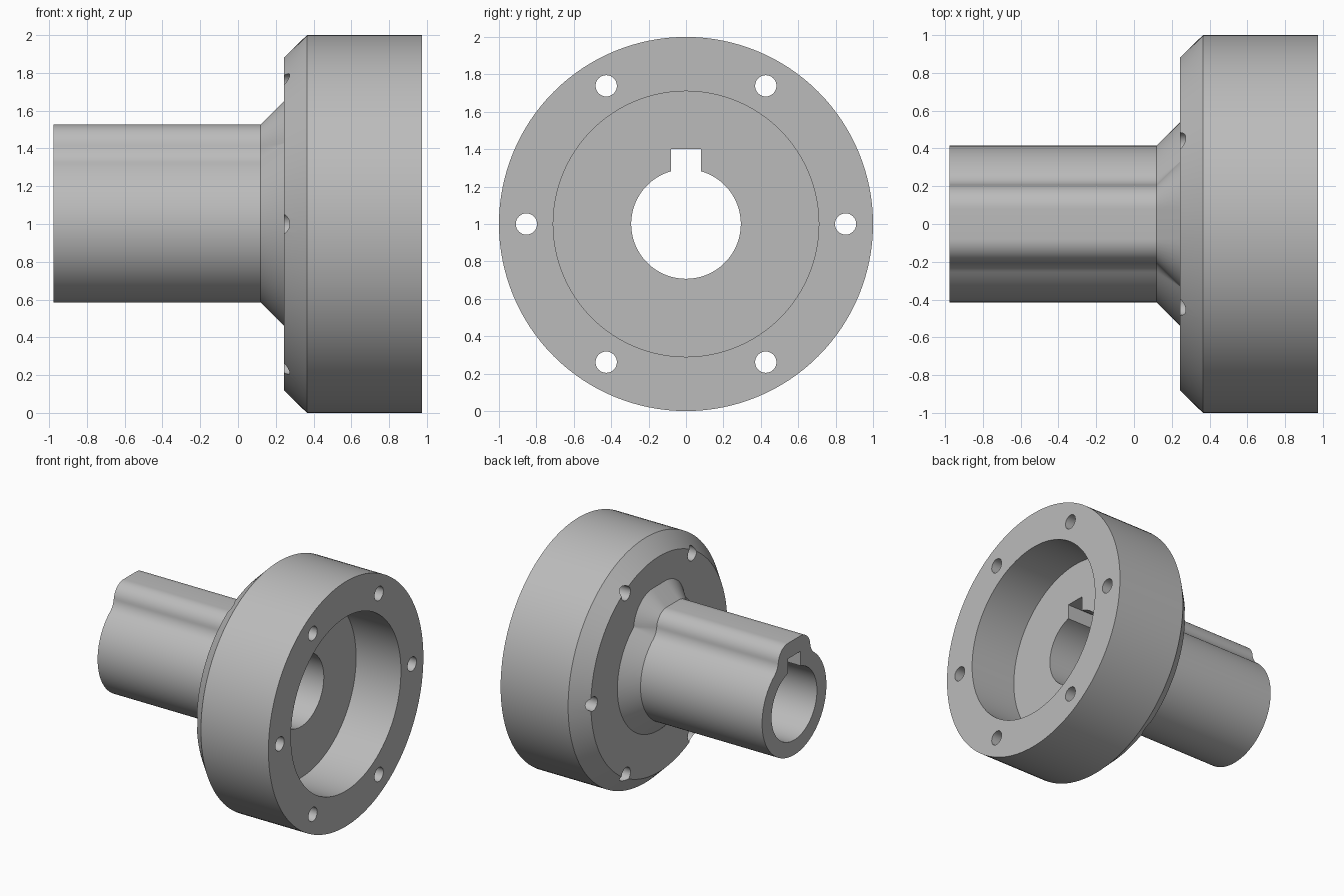
import bpy, bmesh, math
from mathutils import Vector

if "Cube" in bpy.data.objects:
    bpy.data.objects.remove(bpy.data.objects["Cube"])

AXIS_Z = 1.0
X_END, X_CONE, X_BACK, X_FLOOR, X_FACE = -0.978, 0.12, 0.243, 0.57, 0.975
HUB_R, BORE_R, KEY_W, KEY_TOP = 0.415, 0.293, 0.08, 0.40
WALL, FILLET, FLARE = 0.127, 0.13, 0.123

steel = bpy.data.materials.new("steel_grey")
steel.use_nodes = True
steel.diffuse_color = (0.5, 0.5, 0.5, 1)
steel.node_tree.nodes["Principled BSDF"].inputs["Base Color"].default_value = (0.5, 0.5, 0.5, 1)


def arc(centre, radius, start, end, n):
    """Points (y, z) along an arc."""
    angles = [start + (end - start) * i / n for i in range(n + 1)]
    return [(centre[0] + radius * math.cos(a), centre[1] + radius * math.sin(a)) for a in angles]


def mirrored(half):
    """Close a half outline by mirroring it in y."""
    return half + [(-y, z) for y, z in reversed(half) if abs(y) > 1e-5]


def loft(name, sections):
    """Solid through equal-length outlines placed along x."""
    bm = bmesh.new()
    rings = [[bm.verts.new((x, y, z + AXIS_Z)) for y, z in pts] for x, pts in sections]
    n = len(rings[0])
    for a, b in zip(rings, rings[1:]):
        for i in range(n):
            j = (i + 1) % n
            bm.faces.new((a[i], a[j], b[j], b[i]))
    bm.faces.new(rings[0])
    bm.faces.new(rings[-1])
    bmesh.ops.recalc_face_normals(bm, faces=bm.faces)
    mesh = bpy.data.meshes.new(name)
    bm.to_mesh(mesh)
    bm.free()
    obj = bpy.data.objects.new(name, mesh)
    mesh.materials.append(steel)
    bpy.context.collection.objects.link(obj)
    return obj


def circle(radius, centre=(0, 0), n=128):
    return arc(centre, radius, 0, math.tau, n)[:-1]


def combine(target, other, operation):
    mod = target.modifiers.new(operation.lower(), 'BOOLEAN')
    mod.operation, mod.object, mod.solver = operation, other, 'EXACT'
    bpy.context.view_layer.objects.active = target
    bpy.ops.object.modifier_apply(modifier=mod.name)
    bpy.data.objects.remove(other)


# Hub outline: round barrel blended into a rounded rib over the keyway
rib = Vector((KEY_W, KEY_TOP))
d1, d2, d = WALL + FILLET, HUB_R + FILLET, rib.length
along = (d2 * d2 - d1 * d1 + d * d) / (2 * d)
across = math.sqrt(d2 * d2 - along * along)
u = rib.normalized()
blend = u * along + Vector((u.y, -u.x)) * across
rib_angle = math.atan2(blend.y - rib.y, blend.x - rib.x)
hub_angle = math.atan2(blend.y, blend.x)


def hub_outline(grow):
    half = arc(rib, WALL + grow, math.pi / 2, rib_angle, 12)
    half += arc(blend, FILLET - grow, math.pi + rib_angle, math.pi + hub_angle, 10)[1:]
    half += arc((0, 0), HUB_R + grow, hub_angle, -math.pi / 2, 50)[1:]
    return mirrored(half)


# Chamfered flange disc
flange = loft("flanged_hub", [(X_BACK, circle(0.88)), (0.365, circle(1)), (X_FACE, circle(1))])

# Barrel with flared root, sunk into the flange
hub = loft("hub_barrel", [(X_END, hub_outline(0)), (X_CONE, hub_outline(0)),
                          (X_BACK, hub_outline(FLARE)), (X_BACK + 0.1, hub_outline(FLARE))])
combine(flange, hub, 'UNION')

# Round recess in the flange face
combine(flange, loft("recess_cutter", [(X_FLOOR, circle(0.71)), (1.1, circle(0.71))]), 'DIFFERENCE')

# Bore with square keyway
key = [(KEY_W, KEY_TOP)] + arc((0, 0), BORE_R, math.acos(KEY_W / BORE_R), -math.pi / 2, 48)
bore = mirrored(key)
combine(flange, loft("bore_cutter", [(-1.1, bore), (1.1, bore)]), 'DIFFERENCE')

# Six bolt holes
for i in range(6):
    a = i * math.pi / 3
    ring = circle(0.057, (0.853 * math.cos(a), 0.853 * math.sin(a)), 32)
    combine(flange, loft("bolt_cutter", [(0.1, ring), (1.1, ring)]), 'DIFFERENCE')

bpy.ops.object.select_all(action='DESELECT')
flange.select_set(True)
bpy.context.view_layer.objects.active = flange
bpy.ops.object.shade_smooth_by_angle(angle=math.radians(30))
